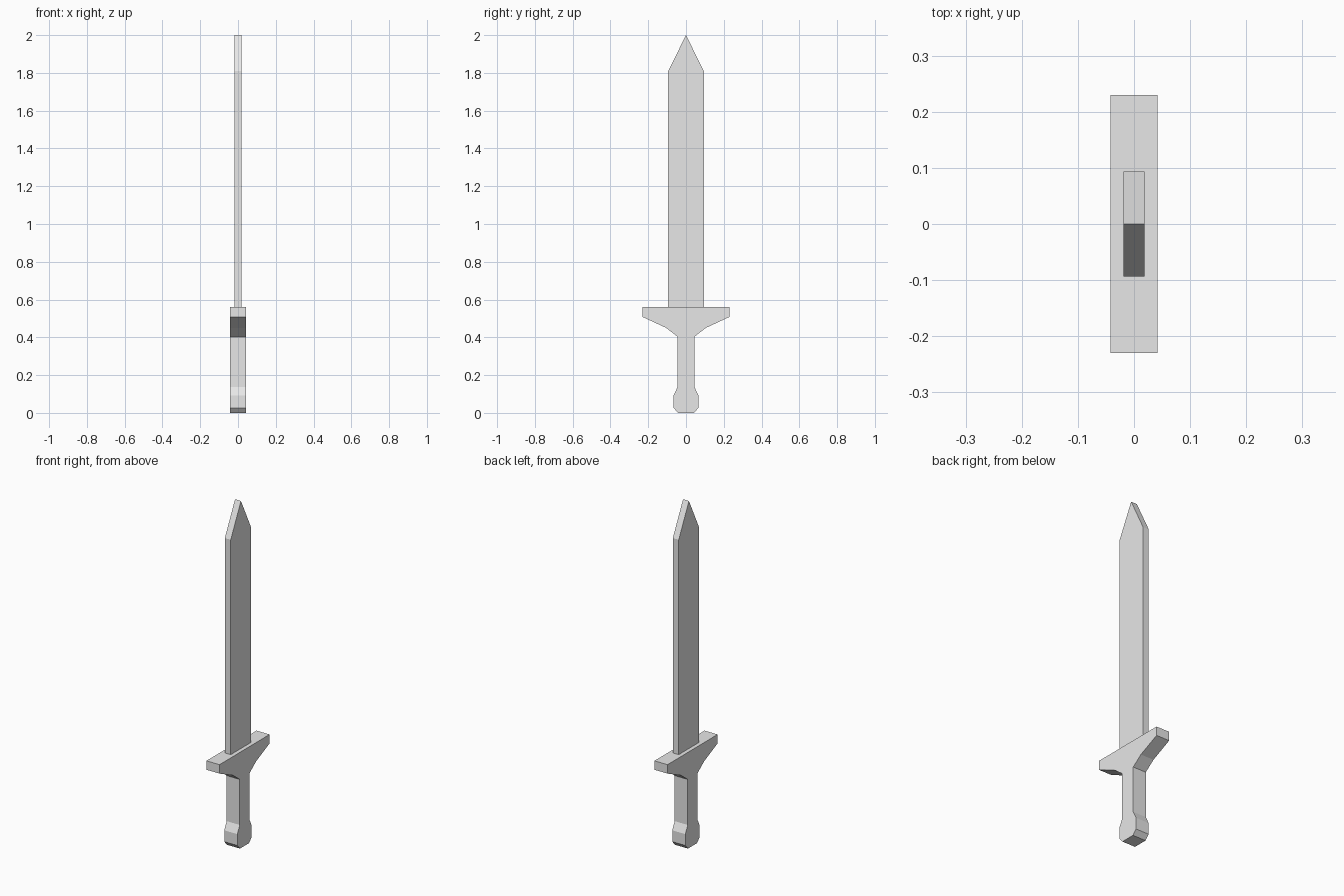
import bpy
import bmesh

cube = bpy.data.objects.get("Cube")
if cube:
    bpy.data.objects.remove(cube, do_unlink=True)

# One plain grey for the whole sword
grey = bpy.data.materials.new("light grey")
grey.use_nodes = True
colour = (0.8, 0.8, 0.8, 1.0)
grey.diffuse_color = colour
grey.node_tree.nodes["Principled BSDF"].inputs["Base Color"].default_value = colour


def mirrored_slab(name, half_profile, half_thickness):
    """Mirror a (y, z) half outline across y = 0 and extrude it along x."""
    outline = half_profile + [(-y, z) for y, z in reversed(half_profile) if y > 0]
    bm = bmesh.new()
    side = bm.faces.new([bm.verts.new((-half_thickness, y, z)) for y, z in outline])
    extruded = bmesh.ops.extrude_face_region(bm, geom=[side])["geom"]
    moved = [v for v in extruded if isinstance(v, bmesh.types.BMVert)]
    bmesh.ops.translate(bm, verts=moved, vec=(2 * half_thickness, 0, 0))
    bmesh.ops.recalc_face_normals(bm, faces=bm.faces)
    mesh = bpy.data.meshes.new(name)
    bm.to_mesh(mesh)
    bm.free()
    mesh.materials.append(grey)
    obj = bpy.data.objects.new(name, mesh)
    bpy.context.collection.objects.link(obj)
    return obj


# Hilt: pommel, grip and flared crossguard in one outline
pommel = [(0.042, 0), (0.066, 0.027), (0.066, 0.093)]
grip = [(0.044, 0.138), (0.044, 0.403)]
guard = [(0.105, 0.45), (0.23, 0.508), (0.23, 0.56)]
mirrored_slab("hilt", pommel + grip + guard, 0.042)

# Blade: flat slab with a pointed tip, seated slightly in the guard
mirrored_slab("blade", [(0.094, 0.55), (0.094, 1.81), (0, 2.0)], 0.019)
